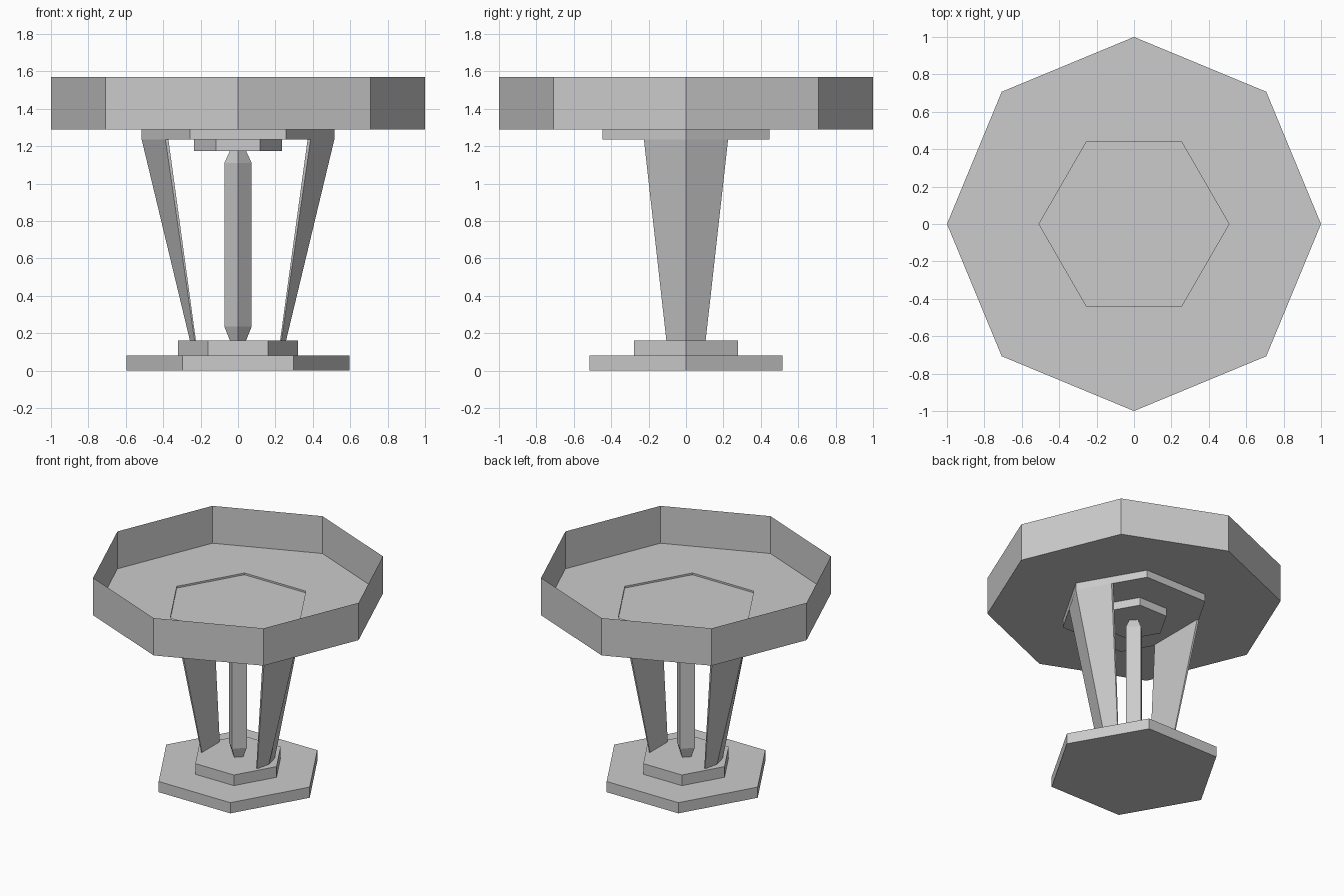
import bpy, bmesh, math

cube = bpy.data.objects.get("Cube")
if cube:
    bpy.data.objects.remove(cube, do_unlink=True)

# Single plain grey
grey = bpy.data.materials.new("plain grey")
grey.diffuse_color = (0.6, 0.6, 0.6, 1)
grey.use_nodes = True
bsdf = next(n for n in grey.node_tree.nodes if n.type == 'BSDF_PRINCIPLED')
bsdf.inputs["Base Color"].default_value = (0.6, 0.6, 0.6, 1)


def finish(name, bm, sheet=False):
    if not sheet:
        bmesh.ops.recalc_face_normals(bm, faces=bm.faces)
    mesh = bpy.data.meshes.new(name)
    bm.to_mesh(mesh)
    bm.free()
    mesh.materials.append(grey)
    obj = bpy.data.objects.new(name, mesh)
    bpy.context.collection.objects.link(obj)
    return obj


def ring(bm, sides, r, z):
    """Polygon of vertices with one corner on the x axis."""
    return [bm.verts.new((r * math.cos(2 * math.pi * i / sides),
                          r * math.sin(2 * math.pi * i / sides), z))
            for i in range(sides)]


def skin(bm, loops):
    """Join neighbouring loops with side faces."""
    for a, b in zip(loops, loops[1:]):
        n = len(a)
        for i in range(n):
            j = (i + 1) % n
            bm.faces.new((a[i], a[j], b[j], b[i]))


def stack(name, sides, profile):
    """Closed faceted solid through (radius, height) rings."""
    bm = bmesh.new()
    loops = [ring(bm, sides, r, z) for r, z in profile]
    skin(bm, loops)
    bm.faces.new(loops[0])
    bm.faces.new(loops[-1])
    return finish(name, bm)


# Hexagonal base, central post and upper supports
stack("base_plate", 6, [(0.595, 0), (0.595, 0.08)])
stack("base_step", 6, [(0.32, 0.08), (0.32, 0.16)])
stack("centre_post", 4, [(0.043, 0.16), (0.073, 0.235), (0.073, 1.11), (0.043, 1.175)])
stack("post_collar", 6, [(0.235, 1.175), (0.235, 1.235)])
stack("support_plate", 6, [(0.515, 1.235), (0.515, 1.29), (0.508, 1.29), (0.508, 1.277)])

# Open octagonal tray: thin wall and a floor with a hexagonal opening
bm = bmesh.new()
low = ring(bm, 8, 1.0, 1.29)
skin(bm, [low, ring(bm, 8, 1.0, 1.57)])
hole = ring(bm, 6, 0.508, 1.29)
edges = [bm.edges.get((low[i], low[(i + 1) % 8])) for i in range(8)]
edges += [bm.edges.new((hole[i], hole[(i + 1) % 6])) for i in range(6)]
bmesh.ops.triangle_fill(bm, use_beauty=True, edges=edges, normal=(0, 0, 1))
finish("tray", bm, sheet=True)

# Two tapered legs with a ridge along the outside
for side, name in ((1, "left_leg"), (-1, "right_leg")):
    bm = bmesh.new()
    loops = []
    for z, ridge, wing, inner, half in ((0.16, 0.257, 0.232, 0.225, 0.105),
                                        (1.235, 0.515, 0.388, 0.372, 0.225)):
        section = [(ridge, 0), (wing, half), (inner, half), (inner, -half), (wing, -half)]
        loops.append([bm.verts.new((side * x, y, z)) for x, y in section])
    skin(bm, loops)
    bm.faces.new(loops[0])
    bm.faces.new(loops[1])
    finish(name, bm)
